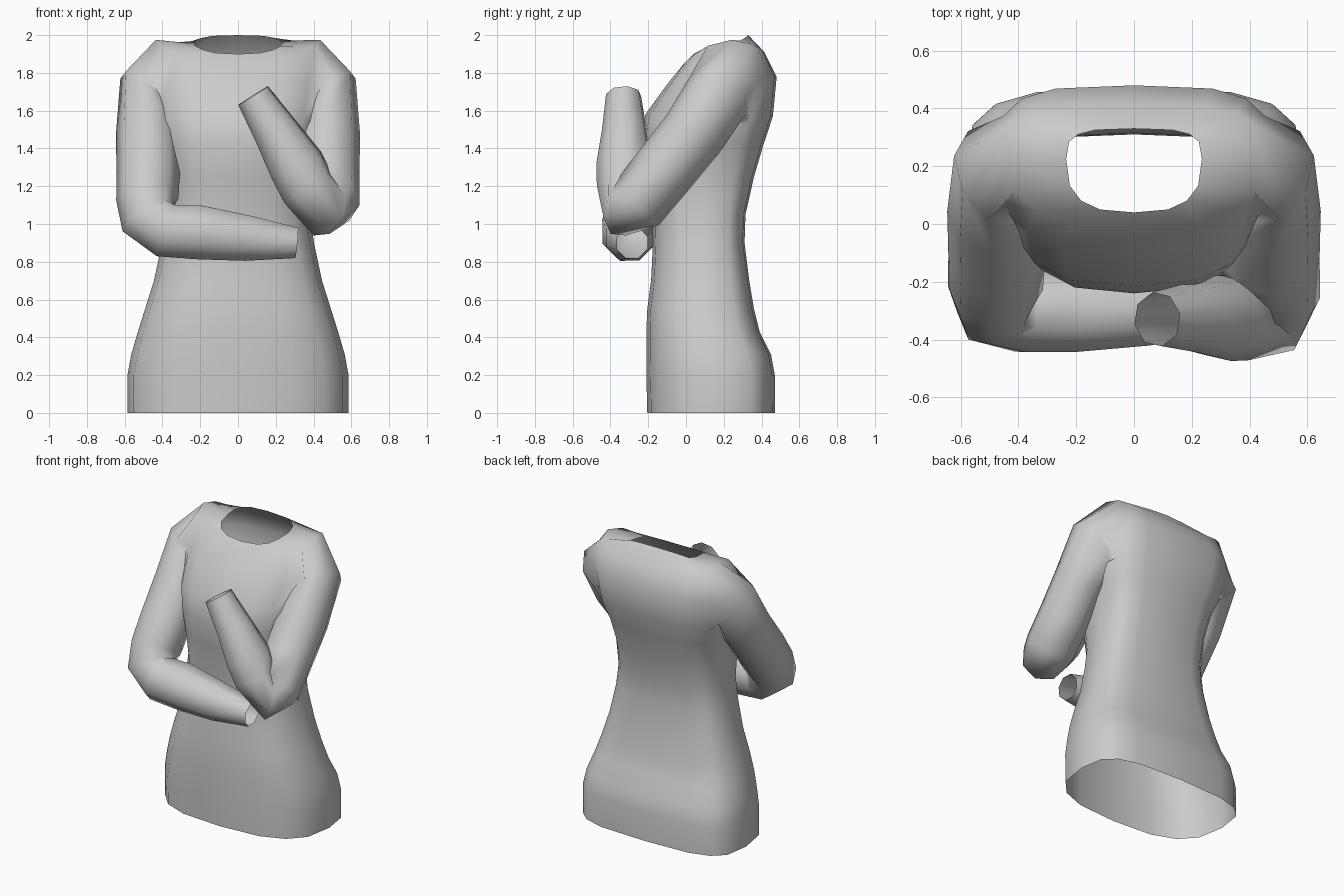
import bpy, bmesh
from math import sin, cos, pi, radians
from mathutils import Vector

if "Cube" in bpy.data.objects:
    bpy.data.objects.remove(bpy.data.objects["Cube"])

COLS = 16
bm = bmesh.new()


def bridge(a, b):
    """Join two closed loops with quads."""
    n = len(a)
    return [bm.faces.new((a[i], a[(i + 1) % n], b[(i + 1) % n], b[i])) for i in range(n)]


def power(v, e):
    return abs(v) ** e * (1 if v >= 0 else -1)


def torso_ring(z_front, z_side, z_back, half, front, back):
    """Cross-section with a rounded front and a squarer back; height may vary."""
    mid = (front + back) / 2 + 0.04
    ring = []
    for i in range(COLS):
        a = 2 * pi * i / COLS
        rear = 0 < i < COLS / 2
        e = 0.58 if rear else 0.72
        c, s = power(cos(a), e), power(sin(a), e)
        depth, z_end = (back - mid, z_back) if rear else (mid - front, z_front)
        z = z_side + (z_end - z_side) * s * s
        ring.append(bm.verts.new((half * c, mid + depth * s, z)))
    return ring


# Torso: hem, hips, waist, chest
LEVELS = [(0, .585, -.205, .47), (.2, .585, -.21, .47), (.31, .565, -.21, .45),
          (.43, .53, -.21, .39), (.55, .492, -.205, .36), (.7, .445, -.185, .335),
          (.9, .402, -.175, .31), (1.05, .38, -.18, .315),
          (1.25, .382, -.22, .36), (1.42, .41, -.24, .41)]
rings = [torso_ring(z, z, z, w, f, b) for z, w, f, b in LEVELS]
# Armpit, shoulder, shoulder top, neckline
hole = len(rings)
rings += [torso_ring(1.58, 1.52, 1.57, .445, -.215, .46),
          torso_ring(1.74, 1.74, 1.78, .475, -.1, .48),
          torso_ring(1.85, 1.975, 1.91, .435, -.01, .415),
          torso_ring(1.9, 1.955, 2.0, .235, .04, .33)]
for lower, upper in zip(rings, rings[1:]):
    bridge(lower, upper)


def sleeve(sign, path):
    """Open an armhole in the side of the torso and run an eight-sided tube from it."""
    side, rear, fore = (0, 1, 15) if sign > 0 else (8, 7, 9)
    low, mid, top = rings[hole:hole + 3]
    loop = [low[fore], low[side], low[rear], mid[rear],
            top[rear], top[side], top[fore], mid[fore]]
    bmesh.ops.delete(bm, geom=[mid[side]], context='VERTS')
    pts = [Vector(p[:3]) for p in path]
    direction = Vector((.65 * sign, -.35, -.65)).normalized()
    up = Vector((0, 0, 1))
    up = (up - direction * up.dot(direction)).normalized()
    for i, p in enumerate(pts):
        if i:
            into = (p - pts[i - 1]).normalized()
            out = (pts[i + 1] - p).normalized() if i + 1 < len(pts) else into
            new = (into + out).normalized()
            up = direction.rotation_difference(new) @ up
            direction = new
        across = up.cross(direction) * sign
        r = path[i][3]
        ring = []
        for k in range(8):
            a = radians(225 + 45 * k)
            ring.append(bm.verts.new(p + (across * cos(a) + up * sin(a)) * r))
        bridge(loop, ring)
        loop = ring


# Upper arm shared by both sides, then each forearm
UPPER = [(.49, .165, 1.675, .178), (.475, .04, 1.48, .172), (.475, -.12, 1.28, .168)]
RAISED = [(.48, -.25, 1.12, .165), (.46, -.325, 1.08, .153), (.37, -.325, 1.19, .15),
          (.31, -.325, 1.31, .152), (.2, -.325, 1.49, .122), (.08, -.33, 1.68, .095)]
FOLDED = [(-.48, -.22, 1.13, .165), (-.475, -.28, 1.03, .155), (-.38, -.3, .965, .155),
          (-.2, -.3, .955, .154), (.05, -.3, .925, .13), (.31, -.285, .9, .087)]
sleeve(1, UPPER + RAISED)
sleeve(-1, [(-x, y, z, r) for x, y, z, r in UPPER] + FOLDED)

bmesh.ops.recalc_face_normals(bm, faces=bm.faces)
for face in bm.faces:
    face.smooth = True

mesh = bpy.data.meshes.new("sweater")
bm.to_mesh(mesh)
bm.free()
sweater = bpy.data.objects.new("sweater", mesh)
bpy.context.collection.objects.link(sweater)

# Plain grey cloth
cloth = bpy.data.materials.new("grey cloth")
cloth.use_nodes = True
GREY = (.6, .6, .6, 1)
cloth.diffuse_color = GREY
cloth.node_tree.nodes["Principled BSDF"].inputs["Base Color"].default_value = GREY
mesh.materials.append(cloth)
